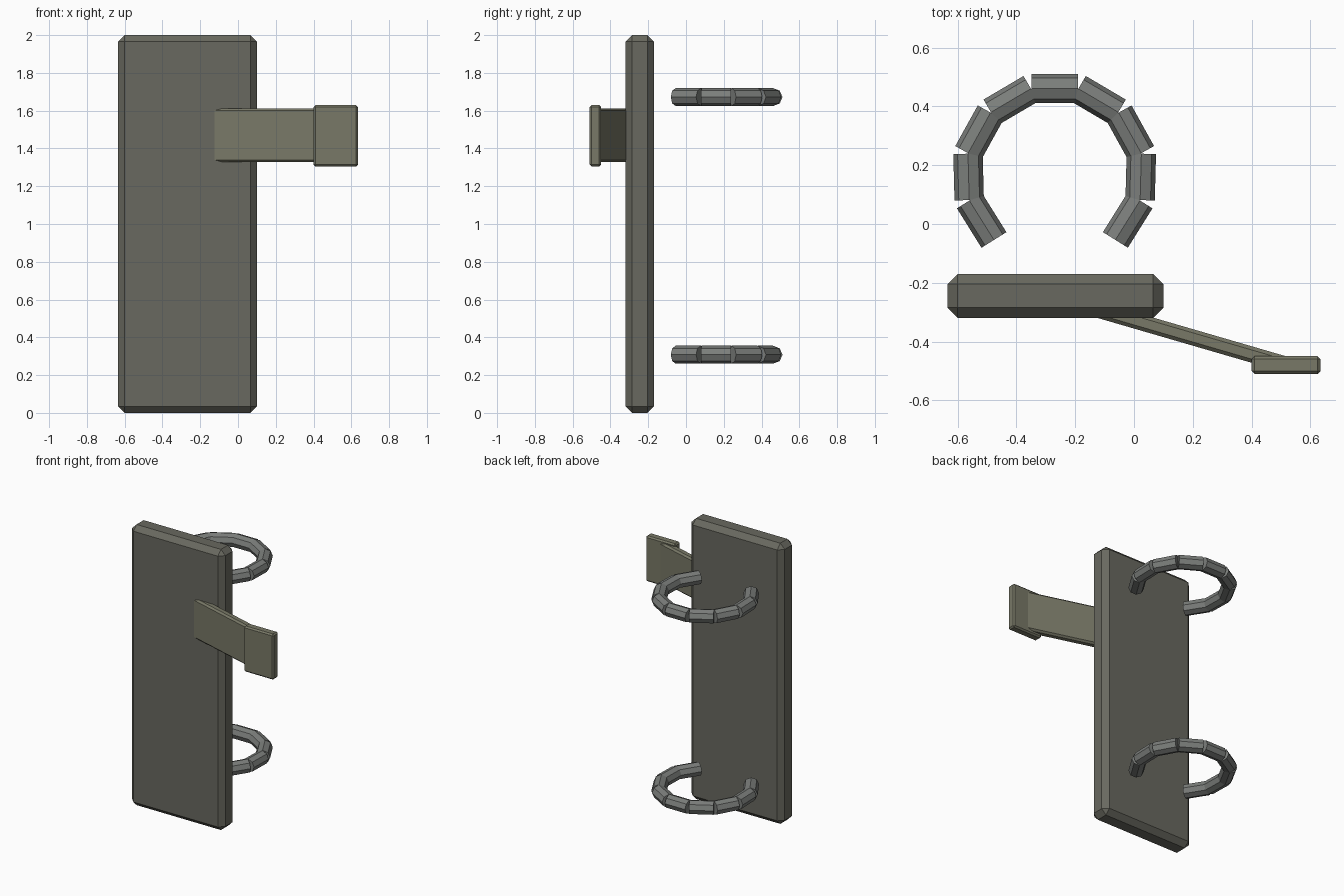
import bpy, bmesh
from math import sin, cos, radians, atan2, hypot
from mathutils import Matrix

if "Cube" in bpy.data.objects:
    bpy.data.objects.remove(bpy.data.objects["Cube"])


def material(name, rgb):
    m = bpy.data.materials.new(name)
    m.diffuse_color = (*rgb, 1)
    m.use_nodes = True
    m.node_tree.nodes["Principled BSDF"].inputs["Base Color"].default_value = m.diffuse_color
    return m


plate_mat = material("dark_metal", (0.14, 0.14, 0.115))
bar_mat = material("olive_metal", (0.19, 0.19, 0.135))
ring_mat = material("grey_metal", (0.2, 0.21, 0.2))


def add_object(name, bm, mat):
    bmesh.ops.recalc_face_normals(bm, faces=bm.faces)
    mesh = bpy.data.meshes.new(name)
    bm.to_mesh(mesh)
    bm.free()
    mesh.materials.append(mat)
    obj = bpy.data.objects.new(name, mesh)
    bpy.context.collection.objects.link(obj)
    return obj


def chamfered_box(name, center, size, chamfer, mat, turn=0):
    bm = bmesh.new()
    bmesh.ops.create_cube(bm, size=1, matrix=Matrix.Diagonal((*size, 1)))
    bmesh.ops.bevel(bm, geom=bm.edges[:], offset=chamfer, segments=1,
                    affect='EDGES')
    obj = add_object(name, bm, mat)
    obj.location = center
    obj.rotation_euler.z = turn
    return obj


# Tall back plate
chamfered_box("plate", (-0.2675, -0.245, 1.0), (0.735, 0.15, 2.0), 0.035,
              plate_mat)

# Slanted lever arm and its end pad
start, end = (-0.14, -0.287), (0.52, -0.479)
dx, dy = end[0] - start[0], end[1] - start[1]
chamfered_box("lever_arm",
              ((start[0] + end[0]) / 2, (start[1] + end[1]) / 2, 1.47),
              (hypot(dx, dy), 0.054, 0.285), 0.012, bar_mat, atan2(dy, dx))
chamfered_box("lever_pad", (0.5175, -0.48, 1.467), (0.235, 0.06, 0.325), 0.01,
              bar_mat)


# Open rings made of nine straight octagonal segments
def open_ring(name, z, cx=-0.27, cy=0.168, radius=0.293, step=30.5):
    bm = bmesh.new()
    for i in range(-4, 5):
        a = radians(i * step)
        place = (Matrix.Translation((cx + radius * sin(a),
                                     cy + radius * cos(a), z))
                 @ Matrix.Rotation(-a, 4, 'Z')
                 @ Matrix.Diagonal((1, 1, 0.95, 1))
                 @ Matrix.Rotation(radians(90), 4, 'Y'))
        bmesh.ops.create_cone(bm, cap_ends=True, segments=8, radius1=0.05,
                              radius2=0.05, depth=0.158, matrix=place)
    return add_object(name, bm, ring_mat)


open_ring("lower_ring", 0.308)
open_ring("upper_ring", 1.672)
